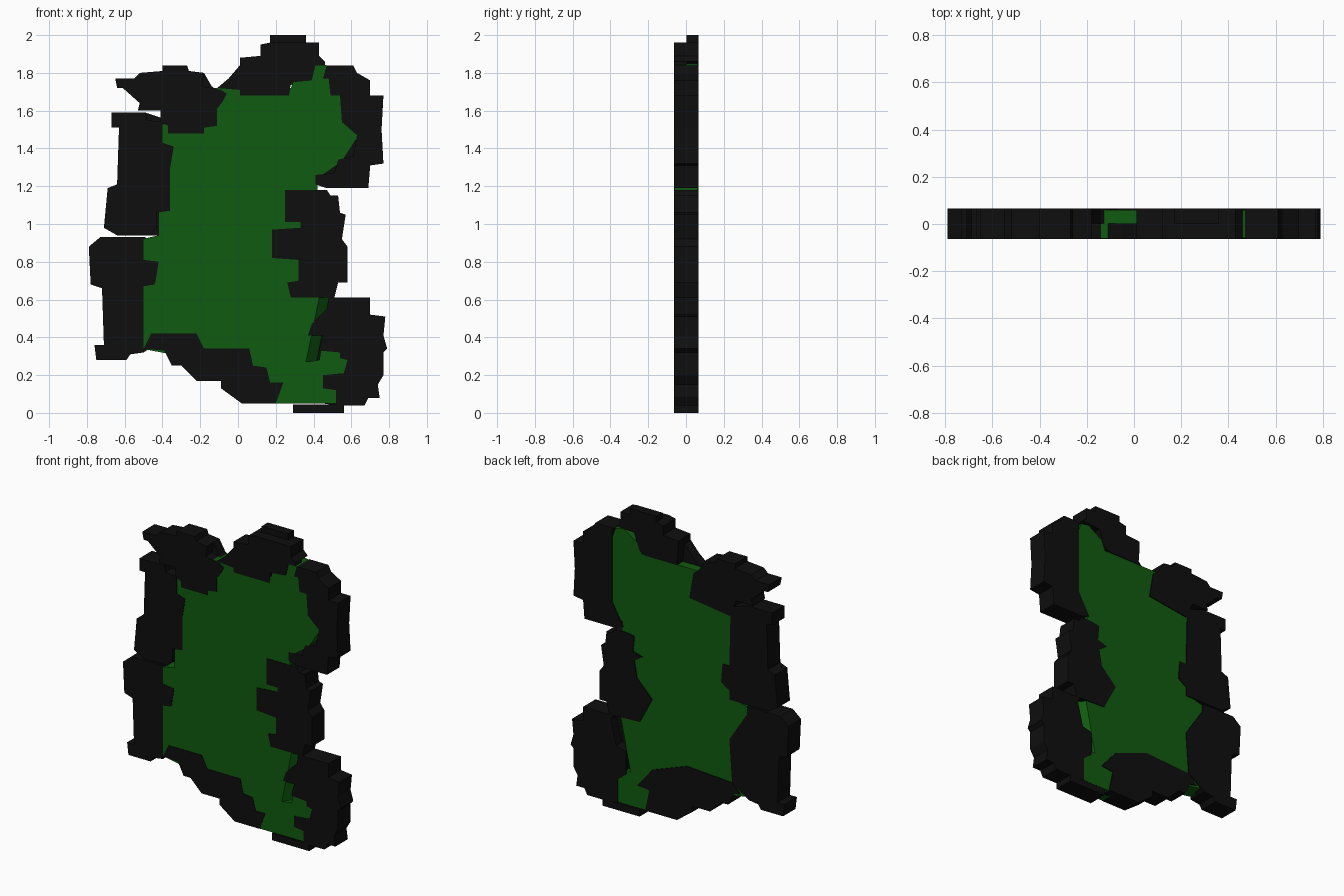
import bpy
import bmesh

default_cube = bpy.data.objects.get("Cube")
if default_cube:
    bpy.data.objects.remove(default_cube, do_unlink=True)

UNIT = 0.01          # outlines are drawn in hundredths
FRONT, BACK = -0.063, 0.066
BODY_HALF = 0.06


def make_material(name, red, green, blue):
    material = bpy.data.materials.new(name)
    material.use_nodes = True
    colour = (red, green, blue, 1.0)
    material.diffuse_color = colour
    shader = material.node_tree.nodes["Principled BSDF"]
    shader.inputs["Base Color"].default_value = colour
    shader.inputs["Roughness"].default_value = 0.9
    return material


def finish(mesh_builder, name, material):
    """Turn a bmesh into a flat shaded, named object."""
    bmesh.ops.recalc_face_normals(mesh_builder, faces=mesh_builder.faces)
    mesh = bpy.data.meshes.new(name)
    mesh_builder.to_mesh(mesh)
    mesh_builder.free()
    mesh.materials.append(material)
    part = bpy.data.objects.new(name, mesh)
    bpy.context.collection.objects.link(part)
    return part


def slab(name, outline, near, far, material):
    """Extrude an (x, z) outline from depth near to depth far."""
    builder = bmesh.new()
    corners = [builder.verts.new((x * UNIT, near, z * UNIT)) for x, z in outline]
    face = builder.faces.new(corners)
    extruded = bmesh.ops.extrude_face_region(
        builder, geom=[face], use_keep_orig=True)
    moved = [item for item in extruded["geom"]
             if isinstance(item, bmesh.types.BMVert)]
    bmesh.ops.translate(builder, verts=moved, vec=(0, far - near, 0))
    return finish(builder, name, material)


def rectangle(left, right, bottom, top):
    return [(left, bottom), (right, bottom), (right, top), (left, top)]


green = make_material("deep green", 0.005, 0.105, 0.005)
black = make_material("charcoal black", 0.0045, 0.0045, 0.0045)

# Green body slab
body_outline = [
    (-51, 34), (-51, 92), (-42, 94), (-42, 153), (-14, 153), (-14, 172),
    (28, 172), (30, 178), (41, 185), (47, 184), (49, 178), (56, 168),
    (64, 147), (55, 133), (42, 124), (43, 61), (36, 27), (43, 28),
    (44, 34), (55, 33), (59, 29), (52, 5), (20, 5), (5, 15), (-30, 30),
]
slab("green_body", body_outline, -BODY_HALF, BODY_HALF, green)

# Sloping green ridge on the lower right edge
ridge = bmesh.new()
for x, z in [(0.43, 0.61), (0.36, 0.27)]:
    for offset, depth in [(0, -BODY_HALF), (0.055, 0), (0, BODY_HALF)]:
        ridge.verts.new((x + offset, depth, z))
bmesh.ops.convex_hull(ridge, input=ridge.verts)
finish(ridge, "green_ridge", green)

# Rock clusters: a shared outer edge, with its own inner edge on each side
rocks = {}

rocks["upper_left_rocks"] = dict(
    outer=[(-41, 160), (-53, 160), (-52, 164), (-61, 172), (-64, 172),
           (-65, 177), (-55, 177), (-52, 180), (-40, 181), (-40, 184),
           (-27, 184), (-26, 181), (-18, 180)],
    front=[(-19, 173), (-9, 171), (-6, 169), (-8, 165), (-11, 161),
           (-11, 152), (-18, 151), (-18, 148), (-37, 148), (-37, 152),
           (-41, 154)],
    back=[(-14, 173), (-10, 170), (-7, 153), (-36, 149)])

rocks["crown_rocks"] = dict(
    outer=[(1, 184), (1, 188), (12, 189), (12, 195), (17, 196),
           (43, 196), (43, 189), (46, 186)],
    front=[(46, 184), (41, 184), (39, 176), (28, 175), (27, 168),
           (1, 168), (1, 171), (-11, 172), (-5, 177)],
    back=[(33, 185), (29, 174), (24, 172), (2, 172)])

rocks["upper_right_rocks"] = dict(
    outer=[(47, 184), (61, 184), (63, 180), (70, 176), (70, 168),
           (77, 168), (76, 150), (77, 132), (70, 131), (69, 119),
           (47, 119)],
    front=[(41, 121), (41, 126), (51, 127), (53, 134), (61, 136),
           (63, 147), (55, 154), (54, 168), (49, 168), (48, 177),
           (45, 177)],
    back=[(41, 121), (49, 135), (49, 183)])

rocks["middle_right_rocks"] = dict(
    outer=[(47, 118), (49, 115), (53, 115), (54, 106), (57, 105),
           (55, 92), (58, 88), (58, 69), (53, 69), (51, 61)],
    front=[(28, 61), (26, 69), (32, 70), (32, 81), (18, 82), (18, 97),
           (33, 98), (33, 101), (25, 101), (25, 118)],
    back=[(29, 62), (20, 79), (31, 90), (33, 101), (27, 105),
          (34, 107), (33, 117), (39, 118)])

rocks["lower_right_rocks"] = dict(
    outer=[(48, 61), (70, 61), (70, 52), (78, 51), (77, 41), (79, 34),
           (77, 32), (77, 20), (74, 15), (75, 8), (69, 8), (67, 4),
           (52, 4)],
    front=[(52, 12), (45, 13), (45, 20), (56, 21), (58, 28), (54, 29),
           (54, 32), (43, 33), (45, 41), (37, 41), (39, 47), (47, 55)],
    back=[(45, 5), (45, 20), (39, 25), (39, 40), (46, 42), (50, 58)])

rocks["bottom_rocks"] = dict(
    outer=[(20, 5), (2, 5), (-9, 13), (-9, 17), (-22, 17), (-30, 25),
           (-35, 25), (-39, 33)],
    front=[(-50, 34), (-46, 42), (-22, 42), (-18, 34), (6, 34), (8, 25),
           (15, 24), (17, 16), (24, 16)],
    back=[(-44, 34), (-38, 40), (-5, 42), (20, 33), (31, 20), (22, 19),
          (25, 5)])

rocks["lower_left_rocks"] = dict(
    outer=[(-50, 32), (-57, 31), (-59, 28), (-75, 28), (-76, 36),
           (-71, 36), (-72, 66), (-78, 68), (-79, 88), (-73, 93)],
    front=[(-50, 93), (-50, 81), (-42, 80), (-44, 68), (-50, 67)],
    back=[(-49, 93), (-49, 88), (-36, 68), (-38, 40)])

rocks["middle_left_rocks"] = dict(
    outer=[(-47, 94), (-64, 94), (-71, 98), (-69, 119), (-64, 121),
           (-63, 151), (-67, 151), (-67, 159), (-49, 159)],
    front=[(-48, 155), (-40, 154), (-40, 143), (-34, 141), (-36, 129),
           (-36, 107), (-43, 106), (-43, 98)],
    back=[(-37, 155), (-36, 116), (-31, 116), (-30, 104), (-36, 100),
          (-36, 94)])

for name, edges in rocks.items():
    slab(name + "_front", edges["outer"] + edges["front"], FRONT, 0.003, black)
    slab(name + "_back", edges["outer"] + edges["back"], 0.003, BACK, black)

# Peak stone on the back half and foot stone across the full depth
slab("peak_stone", rectangle(17, 36, 190, 200), 0.003, BACK, black)
slab("foot_stone", rectangle(29, 56, 0, 4.5), FRONT, BACK, black)
